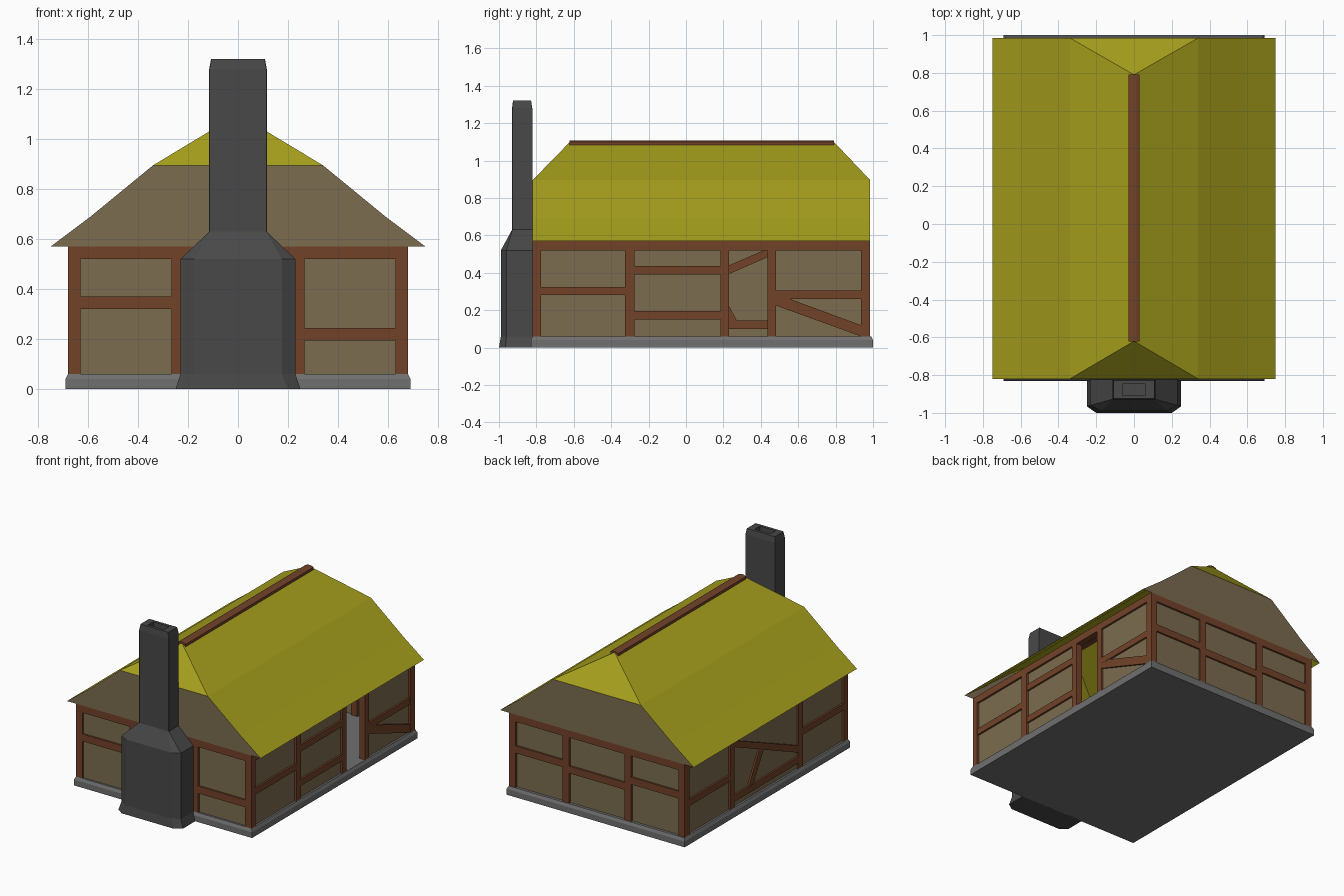
import bpy, bmesh
from mathutils import Vector

if "Cube" in bpy.data.objects:
    bpy.data.objects.remove(bpy.data.objects["Cube"])

def material(name, r, g, b):
    m = bpy.data.materials.new(name)
    m.diffuse_color = (r, g, b, 1)
    m.use_nodes = True
    m.node_tree.nodes["Principled BSDF"].inputs["Base Color"].default_value = m.diffuse_color
    return m

TIMBER = material("timber_brown", 0.17, 0.055, 0.022)
PLASTER = material("plaster", 0.20, 0.15, 0.08)
THATCH = material("thatch", 0.38, 0.35, 0.012)
SOOT = material("dark_stone", 0.065, 0.065, 0.065)
STONE = material("grey_stone", 0.16, 0.16, 0.16)

FRONT, BACK, SIDE = -0.82, 0.985, 0.68
EAVE, FLOOR = 0.57, 0.06

def finish(bm, name, mat, recalc=True):
    bmesh.ops.remove_doubles(bm, verts=bm.verts, dist=1e-5)
    if recalc:
        bmesh.ops.recalc_face_normals(bm, faces=bm.faces)
    me = bpy.data.meshes.new(name)
    bm.to_mesh(me)
    bm.free()
    ob = bpy.data.objects.new(name, me)
    me.materials.append(mat)
    bpy.context.collection.objects.link(ob)
    return ob

def loft(name, rings, mat):
    """Stack of rings joined by quads, capped at both ends."""
    bm = bmesh.new()
    rows = [[bm.verts.new(p) for p in r] for r in rings]
    n = len(rows[0])
    for a, b in zip(rows, rows[1:]):
        for i in range(n):
            j = (i + 1) % n
            bm.faces.new((a[i], a[j], b[j], b[i]))
    bm.faces.new(rows[0])
    bm.faces.new(rows[-1])
    return finish(bm, name, mat)

def rect(x0, x1, y0, y1, z):
    return [(x0, y0, z), (x1, y0, z), (x1, y1, z), (x0, y1, z)]

# Each wall maps (along, height, depth inward) to world space
WALLS = {
    "right": lambda u, z, d: (SIDE - d, u, z),
    "left": lambda u, z, d: (-SIDE + d, u, z),
    "front": lambda u, z, d: (u, FRONT + d, z),
    "back": lambda u, z, d: (u, BACK - d, z),
}

def slab(wall, name, pts, mat=TIMBER, d0=0.0, d1=0.045):
    f = WALLS[wall]
    loft(f"{wall}_{name}", [[f(u, z, d) for u, z in pts] for d in (d0, d1)], mat)

def bar(wall, name, u0, u1, z0, z1, **kw):
    slab(wall, name, [(u0, z0), (u1, z0), (u1, z1), (u0, z1)], **kw)

def panel(wall, u0, u1):
    bar(wall, "plaster_panel", u0, u1, FLOOR, 0.55, mat=PLASTER, d0=0.014, d1=0.03)

def frame(wall, posts, rails):
    for u0, u1 in posts:
        bar(wall, "post", u0, u1, FLOOR - 0.01, EAVE)
    bar(wall, "top_beam", posts[0][0], posts[-1][1], 0.52, EAVE)
    for u0, u1, z0, z1 in rails:
        bar(wall, "rail", u0, u1, z0, z1, d0=0.001, d1=0.044)

# Stone plinth, with a floor on top
loft("stone_base", [rect(-s, s, -0.14 - s, 0.31 + s, z) for s, z in
                    ((0.69, 0), (0.69, 0.04), (0.68, FLOOR))], STONE)

# Right wall, with the open doorway between the middle posts
frame("right", [(FRONT, -0.78), (-0.325, -0.275), (0.185, 0.23), (0.435, 0.48), (0.935, BACK)],
      [(-0.78, -0.325, 0.28, 0.325), (-0.275, 0.185, 0.39, 0.435),
       (-0.275, 0.185, 0.15, 0.195), (0.48, 0.935, 0.26, 0.305)])
slab("right", "brace", [(0.48, 0.225), (0.935, 0.06), (0.935, 0.12), (0.54, 0.265), (0.48, 0.265)],
     d0=0.002, d1=0.043)
panel("right", -0.80, 0.20)
panel("right", 0.46, 0.96)

# Left wall, with crossed braces in the wide middle bay
frame("left", [(FRONT, -0.78), (-0.325, -0.275), (0.435, 0.48), (0.935, BACK)],
      [(-0.78, -0.325, 0.28, 0.325), (-0.275, 0.435, 0.10, 0.145), (0.48, 0.935, 0.26, 0.305)])
slab("left", "long_brace", [(-0.28, 0.17), (0.44, 0.485), (0.44, 0.53), (-0.28, 0.22)],
     d0=0.002, d1=0.043)
slab("left", "short_brace", [(0.23, 0.13), (0.28, 0.13), (0.145, 0.38), (0.095, 0.36)],
     d0=0.003, d1=0.042)
panel("left", -0.80, 0.96)

# End walls, three bays each
bays = [(-SIDE, -0.63), (-0.265, -0.215), (0.215, 0.265), (0.63, SIDE)]
frame("front", bays, [(-0.63, -0.265, 0.32, 0.37), (0.265, 0.63, 0.195, 0.245)])
frame("back", bays, [(-0.63, -0.265, 0.32, 0.37), (-0.215, 0.215, 0.27, 0.32),
                     (0.265, 0.63, 0.30, 0.35)])
for w in ("front", "back"):
    panel(w, -0.66, 0.66)

# Roof: bent slopes with half-hipped ends
slope = [(0.75, 0.57), (0.59, 0.69), (0.34, 0.895)]
RIDGE = 1.1
tips = (Vector((0, -0.62, RIDGE)), Vector((0, 0.79, RIDGE)))
bm = bmesh.new()
def face(*pts):
    bm.faces.new([bm.verts.new(p) for p in pts])
hx, hz = slope[-1]
for s in (1, -1):
    for (xa, za), (xb, zb) in zip(slope, slope[1:]):
        q = [(s*xa, FRONT, za), (s*xa, BACK, za), (s*xb, BACK, zb), (s*xb, FRONT, zb)]
        face(*q[::s])
    q = [(s*hx, FRONT, hz), (s*hx, BACK, hz), tips[1], tips[0]]
    face(*q[::s])
face((-hx, FRONT, hz), (hx, FRONT, hz), tips[0])
face((hx, BACK, hz), (-hx, BACK, hz), tips[1])
finish(bm, "thatched_roof", THATCH, recalc=False)

# Plastered gables under the hips
outline = [(-x, z) for x, z in slope] + slope[::-1]
for name, y, step in (("front_gable", FRONT, -1), ("back_gable", BACK, 1)):
    bm = bmesh.new()
    face(*[(x, y, z) for x, z in outline][::step])
    finish(bm, name, PLASTER, recalc=False)

# Ridge beam
loft("ridge_beam", [[(-0.03, y, 1.08), (0.03, y, 1.08), (0.03, y, 1.1), (0.012, y, 1.107),
                     (-0.012, y, 1.107), (-0.03, y, 1.1)] for y in (-0.622, 0.792)], TIMBER)

# Chimney: chamfered hearth, shoulders, narrow stack and sunken flue
def hearth(a, c, ym, yf, z, yb=-0.822):
    return [(-a, yb, z), (-a, ym, z), (-c, yf, z), (c, yf, z), (a, ym, z), (a, yb, z)]

loft("chimney", [
    hearth(0.25, 0.20, -0.965, -1.0, 0),
    hearth(0.23, 0.175, -0.96, -0.99, FLOOR),
    hearth(0.23, 0.175, -0.96, -0.99, 0.52),
    hearth(0.115, 0.113, -0.928, -0.93, 0.63),
    hearth(0.115, 0.113, -0.928, -0.93, 1.28),
    hearth(0.108, 0.106, -0.923, -0.925, 1.32, -0.828),
    hearth(0.062, 0.061, -0.904, -0.905, 1.32, -0.848),
    hearth(0.062, 0.061, -0.904, -0.905, 1.26, -0.848)], SOOT)
